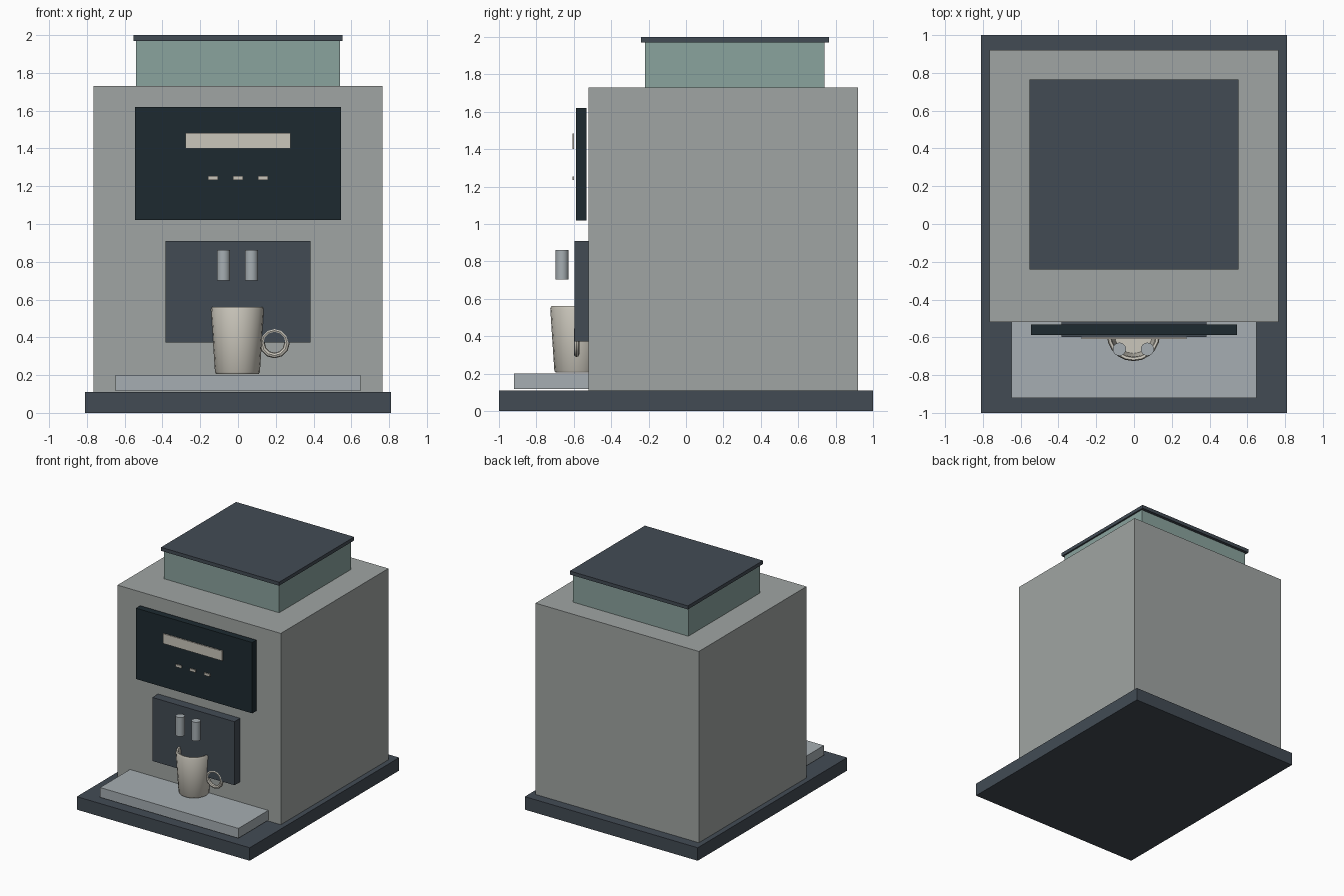
import bpy, bmesh
from math import cos, sin, pi, radians

if "Cube" in bpy.data.objects:
    bpy.data.objects.remove(bpy.data.objects["Cube"])


def material(name, rgb):
    m = bpy.data.materials.new(name)
    lin = [(c / 255 / 12.92) if c < 11 else ((c / 255 + 0.055) / 1.055) ** 2.4 for c in rgb]
    m.diffuse_color = (*lin, 1)
    m.use_nodes = True
    m.node_tree.nodes["Principled BSDF"].inputs["Base Color"].default_value = m.diffuse_color
    return m


STEEL = material("warm_steel", (160, 165, 163))
SLATE = material("slate", (66, 75, 84))
DARK = material("dark_panel", (29, 42, 48))
GLASS = material("tinted_hopper", (138, 163, 158))
SILVER = material("silver", (166, 174, 178))
CREAM = material("cream", (202, 198, 187))


def finish(bm, name, mat, smooth=False):
    bmesh.ops.recalc_face_normals(bm, faces=bm.faces)
    me = bpy.data.meshes.new(name)
    bm.to_mesh(me)
    bm.free()
    ob = bpy.data.objects.new(name, me)
    bpy.context.collection.objects.link(ob)
    me.materials.append(mat)
    if smooth:
        bpy.ops.object.select_all(action='DESELECT')
        ob.select_set(True)
        bpy.context.view_layer.objects.active = ob
        bpy.ops.object.shade_smooth_by_angle(angle=radians(40))
    return ob


def box(name, x, y, z, mat):
    """Box from (min, max) pairs."""
    bm = bmesh.new()
    bmesh.ops.create_cube(bm, size=1)
    for v in bm.verts:
        v.co = [(a + b) / 2 + c * (b - a) for (a, b), c in zip((x, y, z), v.co)]
    return finish(bm, name, mat)


def lathe(name, profile, cx, cy, mat, sides):
    """Revolve (radius, height) points about a vertical axis, capping both ends."""
    bm = bmesh.new()
    rings = [[bm.verts.new((cx + r * cos(2 * pi * i / sides), cy + r * sin(2 * pi * i / sides), z))
              for i in range(sides)] for r, z in profile]
    for a, b in zip(rings, rings[1:]):
        for i in range(sides):
            j = (i + 1) % sides
            bm.faces.new((a[i], a[j], b[j], b[i]))
    bm.faces.new(rings[0])
    bm.faces.new(rings[-1])
    return finish(bm, name, mat, True)


def ring(name, centre, major, minor, mat, n, m):
    """Torus standing in the xz plane."""
    bm = bmesh.new()
    vs = []
    for i in range(n):
        a = 2 * pi * i / n
        vs.append([])
        for k in range(m):
            b = 2 * pi * k / m
            r = major + minor * cos(b)
            vs[-1].append(bm.verts.new((centre[0] + r * cos(a), centre[1] + minor * sin(b),
                                        centre[2] + r * sin(a))))
    for i in range(n):
        for k in range(m):
            p, q = vs[i], vs[(i + 1) % n]
            bm.faces.new((p[k], q[k], q[(k + 1) % m], p[(k + 1) % m]))
    return finish(bm, name, mat, True)


# Housing
box("base", (-0.81, 0.81), (-1, 1), (0, 0.11), SLATE)
box("body", (-0.765, 0.765), (-0.52, 0.92), (0.11, 1.73), STEEL)
box("bean_hopper", (-0.54, 0.54), (-0.22, 0.74), (1.73, 1.97), GLASS)
box("hopper_lid", (-0.553, 0.553), (-0.24, 0.765), (1.97, 2.0), SLATE)

# Control panel with display and buttons
box("control_panel", (-0.545, 0.545), (-0.588, -0.532), (1.02, 1.62), DARK)
box("display", (-0.278, 0.278), (-0.608, -0.598), (1.4, 1.483), CREAM)
for i in (-1, 0, 1):
    x = i * 0.132
    box(f"button_{i + 2}", (x - 0.027, x + 0.027), (-0.608, -0.598), (1.234, 1.255), CREAM)

# Brewing bay, spouts and drip tray
box("brew_plate", (-0.385, 0.385), (-0.597, -0.52), (0.372, 0.91), SLATE)
for side, x in (("left", -0.077), ("right", 0.071)):
    lathe(f"spout_{side}", [(0.035, 0.702), (0.035, 0.862)], x, -0.663, SILVER, 20)
box("drip_tray", (-0.648, 0.648), (-0.92, -0.5), (0.117, 0.2), SILVER)

# Cup with an open, softened rim and a ring handle
lathe("cup", [(0.113, 0.207), (0.119, 0.216), (0.141, 0.548), (0.135, 0.561),
              (0.122, 0.558), (0.117, 0.54), (0.1, 0.235)], -0.003, -0.585, CREAM, 20)
ring("cup_handle", (0.193, -0.585, 0.37), 0.066, 0.015, CREAM, 12, 8)
